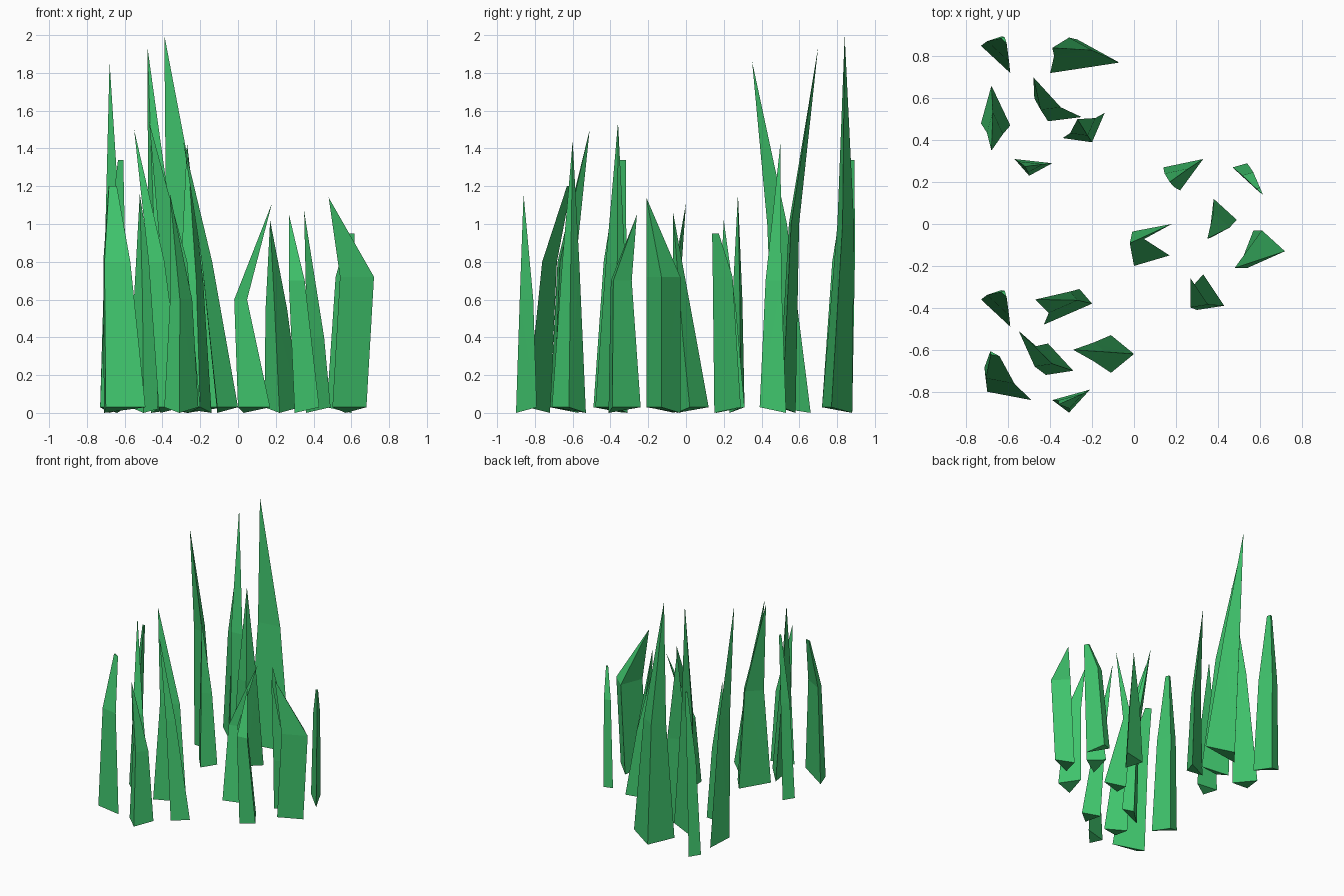
import bpy, bmesh
from mathutils import Vector

if "Cube" in bpy.data.objects:
    bpy.data.objects.remove(bpy.data.objects["Cube"])

green = bpy.data.materials.new("grass_green")
green.diffuse_color = (0.05, 0.55, 0.15, 1)
green.use_nodes = True
green.node_tree.nodes["Principled BSDF"].inputs["Base Color"].default_value = green.diffuse_color


def blade(name, base, bend, tip, blunt=0.0):
    """Three-sided blade: base triangle, bent middle ring (dx, dy, z, scale), tip."""
    foot = [Vector((x, y, z)) for (x, y), z in zip(base, (0.03, 0.03, 0.0))]
    c = sum(foot, Vector()) / 3
    dx, dy, mz, s = bend
    flat = [Vector((p.x - c.x, p.y - c.y, 0)) for p in foot]
    mid = [Vector((c.x + dx, c.y + dy, mz)) + p * s for p in flat]
    top = [Vector(tip) + p * blunt for p in flat]

    bm = bmesh.new()
    rings = [[bm.verts.new(p) for p in ring] for ring in (foot, mid)]
    if blunt:
        rings.append([bm.verts.new(p) for p in top])
        bm.faces.new(rings[2])
    bm.faces.new(rings[0])
    for lo, hi in zip(rings, rings[1:]):
        for i in range(3):
            j = (i + 1) % 3
            bm.faces.new((lo[i], lo[j], hi[j], hi[i]))
    if not blunt:
        point = bm.verts.new(tip)
        for i in range(3):
            bm.faces.new((rings[1][i], rings[1][(i + 1) % 3], point))
    bmesh.ops.triangulate(bm, faces=[f for f in bm.faces if len(f.verts) > 3])
    bmesh.ops.recalc_face_normals(bm, faces=bm.faces[:])
    mesh = bpy.data.meshes.new(name)
    bm.to_mesh(mesh)
    bm.free()
    mesh.materials.append(green)
    bpy.context.collection.objects.link(bpy.data.objects.new(name, mesh))


def clump(name, blades):
    for i, spec in enumerate(blades, 1):
        blade(f"{name}_blade_{i}", *spec)


# Tall clump at the back left
clump("back_clump", [
    (((-.73, .85), (-.59, .72), (-.64, .88)), (.01, .03, .80, .75), (-.62, .88, 1.34), .2),
    (((-.40, .72), (-.07, .77), (-.27, .88)), (-.05, .05, 1.0, .55), (-.39, .84, 2.0)),
    (((-.73, .48), (-.59, .47), (-.68, .66)), (0, -.07, 1.0, .55), (-.68, .35, 1.86)),
    (((-.41, .49), (-.25, .51), (-.46, .58)), (-.05, .04, 1.0, .60), (-.48, .70, 1.94)),
    (((-.34, .41), (-.20, .39), (-.14, .53)), (-.01, .01, .70, .60), (-.27, .50, 1.43)),
    (((-.57, .31), (-.39, .29), (-.50, .23)), (-.01, 0, .60, .65), (-.52, .275, 1.16)),
])

# Short clump on the right
clump("right_clump", [
    (((.14, .27), (.33, .31), (.22, .16)), (-.03, -.02, .55, .60), (.17, .20, 1.02)),
    (((.47, .27), (.54, .29), (.60, .15)), (.03, -.03, .72, .75), (.60, .16, .95), .25),
    (((.38, .12), (.49, .02), (.36, -.05)), (-.01, -.04, .40, .70), (.35, -.07, 1.07)),
    (((0, -.20), (.17, -.15), (.03, -.06)), (-.06, .07, .60, .40), (.18, 0, 1.11)),
    (((.50, -.21), (.68, -.13), (.57, -.03)), (.04, 0, .72, 1.0), (.48, -.21, 1.14)),
    (((.33, -.24), (.43, -.39), (.30, -.41)), (-.05, -.01, .70, .65), (.27, -.26, 1.05)),
])

# Medium clump at the front left
clump("front_clump", [
    (((-.73, -.36), (-.59, -.49), (-.64, -.33)), (.01, .03, .80, .75), (-.62, -.33, 1.34), .2),
    (((-.43, -.48), (-.20, -.38), (-.26, -.31)), (-.03, .02, .80, .60), (-.47, -.36, 1.54)),
    (((-.42, -.72), (-.29, -.70), (-.41, -.57)), (-.07, .02, .80, .65), (-.55, -.51, 1.50)),
    (((-.11, -.71), (0, -.62), (-.11, -.53)), (-.10, .01, .80, .50), (-.29, -.60, 1.44)),
    (((-.70, -.80), (-.49, -.84), (-.71, -.72)), (-.03, .06, .80, .65), (-.67, -.62, 1.20), .2),
    (((-.39, -.84), (-.21, -.79), (-.31, -.90)), (0, 0, .60, .65), (-.36, -.86, 1.16)),
])
